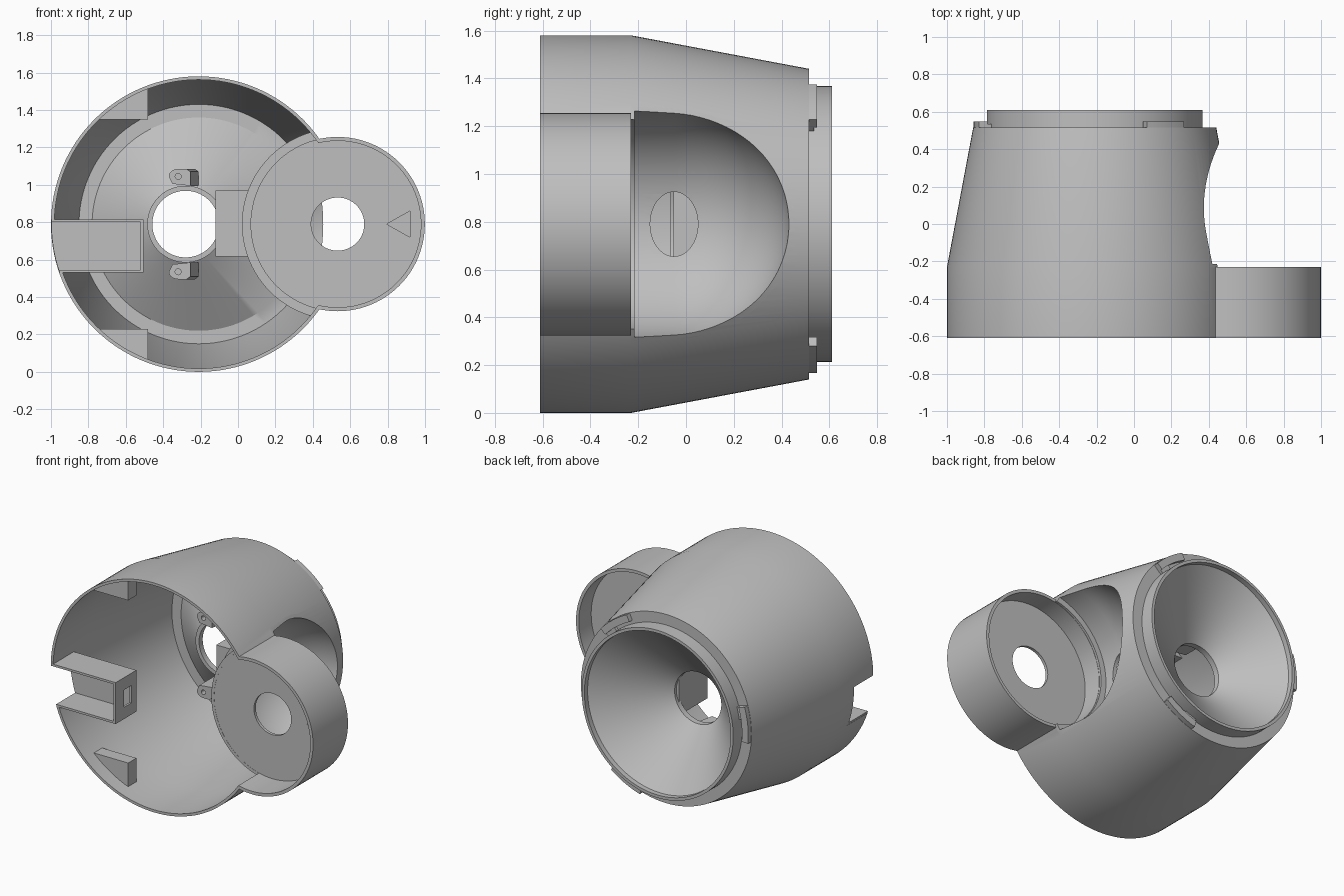
import bpy, bmesh, math
from mathutils import Vector

if "Cube" in bpy.data.objects:
    bpy.data.objects.remove(bpy.data.objects["Cube"])

grey = bpy.data.materials.new("plain_grey")
grey.use_nodes = True
grey.diffuse_color = (0.52, 0.52, 0.52, 1)
grey.node_tree.nodes["Principled BSDF"].inputs["Base Color"].default_value = (0.52, 0.52, 0.52, 1)

CX, CZ = -0.21, 0.79      # main axis
DX = 0.533                # side cup axis
FRONT, MID, BACK = -0.61, -0.23, 0.61
PLATE = -0.385            # front of the recessed cup plate


def finish(name, bm):
    bmesh.ops.remove_doubles(bm, verts=bm.verts, dist=0.0001)
    bmesh.ops.recalc_face_normals(bm, faces=bm.faces)
    mesh = bpy.data.meshes.new(name)
    bm.to_mesh(mesh)
    bm.free()
    mesh.materials.append(grey)
    obj = bpy.data.objects.new(name, mesh)
    bpy.context.collection.objects.link(obj)
    return obj


def lathe(name, profile, cx, steps=96, closed=True):
    """Revolve (radius, y[, x shift]) points about an axis along y."""
    bm = bmesh.new()
    rings = []
    for p in profile:
        shift = p[2] if len(p) > 2 else 0
        rings.append([bm.verts.new((cx + shift + p[0] * math.cos(t), p[1], CZ + p[0] * math.sin(t)))
                      for t in (2 * math.pi * i / steps for i in range(steps))])
    for k in range(len(rings) if closed else len(rings) - 1):
        a, b = rings[k], rings[(k + 1) % len(rings)]
        for i in range(steps):
            j = (i + 1) % steps
            bm.faces.new((a[i], a[j], b[j], b[i]))
    return finish(name, bm)


def rod(name, radius, y0, y1, cx, steps=96):
    return lathe(name, [(0, y0), (radius, y0), (radius, y1), (0, y1)], cx, steps, closed=False)


def prism(name, outline, y0, y1):
    """Extrude an (x, z) outline along y."""
    bm = bmesh.new()
    face = bm.faces.new([bm.verts.new((x, y0, z)) for x, z in outline])
    new = bmesh.ops.extrude_face_region(bm, geom=[face])["geom"]
    bmesh.ops.translate(bm, vec=Vector((0, y1 - y0, 0)),
                        verts=[v for v in new if isinstance(v, bmesh.types.BMVert)])
    return finish(name, bm)


def box(name, x0, x1, y0, y1, z0, z1):
    return prism(name, [(x0, z0), (x1, z0), (x1, z1), (x0, z1)], y0, y1)


def boolean(obj, tool, operation="DIFFERENCE"):
    mod = obj.modifiers.new("cut", "BOOLEAN")
    mod.operation, mod.object, mod.solver = operation, tool, "EXACT"
    bpy.context.view_layer.objects.active = obj
    bpy.ops.object.modifier_apply(modifier=mod.name)
    bpy.data.objects.remove(tool)


def capsule(radius, start):
    """Profile of a cylinder closed by a hemisphere at the back."""
    arc = [math.pi / 2 * i / 20 for i in range(21)]
    return [(radius, start)] + [(radius * math.cos(t), -0.05 + radius * math.sin(t)) for t in arc]


# Main housing with rear collar and off-centre funnel
housing = lathe("housing", [
    (0.79, FRONT), (0.79, MID), (0.65, 0.515), (0.577, 0.515), (0.577, BACK),
    (0.557, BACK), (0.557, 0.575), (0.178, 0.27, -0.07), (0.178, 0.23, -0.07),
    (0.205, 0.23, -0.07), (0.205, 0.262, -0.07), (0.57, 0.495), (0.64, 0.495),
    (0.772, MID), (0.772, FRONT)], CX, 128)

# Opening for the side cup and the scooped recess
boolean(housing, rod("cup_cutter", 0.455, -0.8, MID, DX))
boolean(housing, lathe("bowl_cutter", [(0, MID - 0.005)] + capsule(0.49, MID - 0.005), DX, closed=False))

# Scooped bowl with a front lip, trimmed flush with the housing
bowl = lathe("side_bowl", capsule(0.512, MID - 0.008) + capsule(0.487, MID + 0.015)[::-1]
             + [(0.447, MID + 0.015), (0.447, MID - 0.008)], DX)
boolean(bowl, lathe("housing_solid", [(0, MID - 0.1), (0.79, MID - 0.1), (0.79, MID),
                                     (0.65, 0.515), (0, 0.515)], CX, 128, closed=False), "INTERSECT")
bowl_hole = rod("bowl_hole_cutter", 0.1, -0.3, 0.3, 0, 48)
for v in bowl_hole.data.vertices:
    x, y, z = v.co
    v.co = (y + 0.05, -0.05 - x, CZ + (z - CZ) * 1.35)
boolean(bowl, bowl_hole)

# Side cup: its wall is open towards the housing in front of the plate
cup = lathe("side_cup", [(0.466, FRONT), (0.466, MID), (0.445, MID), (0.445, PLATE + 0.02),
                         (0.142, PLATE + 0.02), (0.142, PLATE), (0.445, PLATE), (0.445, FRONT)], DX)
boolean(cup, rod("cup_wall_cutter", 0.773, -0.8, PLATE - 0.001, CX, 128))
boolean(cup, prism("pointer_cutter", [(0.795, CZ), (0.92, CZ - 0.07), (0.92, CZ + 0.07)],
                   PLATE - 0.05, PLATE + 0.01))

# Hollow duct between funnel and bowl
duct = box("duct", -0.12, 0.2, -0.065, 0.25, CZ - 0.172, CZ + 0.18)
boolean(duct, box("duct_cutter", -0.1, 0.4, -0.05, 0.4, CZ - 0.152, CZ + 0.16))
boolean(duct, lathe("duct_bowl_cutter", [(0, MID - 0.1)] + capsule(0.5, MID - 0.1), DX, closed=False))

# Notch in the left wall and the pocket fitted into it
Z0, Z1, DEPTH = 0.53, 0.815, -0.385
boolean(housing, box("notch_cutter", -1.1, -0.8, FRONT - 0.1, DEPTH, Z0, Z1))
pocket = box("pocket", -1.1, -0.505, FRONT, DEPTH, Z0, Z1)
boolean(pocket, box("pocket_cutter", -1.2, -0.52, FRONT - 0.1, DEPTH - 0.018, Z0 + 0.015, Z1 - 0.015))
boolean(pocket, box("window_cutter", -0.6, -0.4, -0.52, -0.44, 0.61, 0.73))
boolean(pocket, rod("pocket_trim", 0.788, -0.8, 0, CX, 128), "INTERSECT")

# Corner blocks, upper and lower
for name, flip in (("lower_corner_block", 1), ("upper_corner_block", -1)):
    outline = [(-0.48, 0.23), (-0.752, 0.23), (-0.69, 0.175), (-0.62, 0.127), (-0.55, 0.088), (-0.48, 0.06)]
    prism(name, [(x, CZ + flip * (z - CZ)) for x, z in outline], -0.51, -0.42)

# Screw lugs on the front of the funnel
for name, flip in (("upper_lug", 1), ("lower_lug", -1)):
    arc = [math.pi * (0.5 + i / 16) for i in range(9)]
    outline = [(-0.32 + 0.05 * math.cos(t), 0.255 + 0.04 * math.sin(t)) for t in arc]
    outline += [(-0.35, 0.215), (-0.21, 0.205), (-0.21, 0.28), (-0.23, 0.295)]
    lug = prism(name, [(x, CZ + flip * z) for x, z in outline], 0.08, 0.28)
    # slope the inner side of the front
    for v in lug.data.vertices:
        if v.co.y < 0.1 and v.co.x > -0.25:
            v.co.x -= 0.045
    drill = rod("screw_cutter", 0.016, -0.1, 0.18, -0.32, 20)
    for v in drill.data.vertices:
        v.co.z += flip * 0.255
    boolean(lug, drill)

# Three locking tabs around the collar
for n, centre in enumerate((53.5, 174, -63)):
    angles = [math.radians(centre - 11 + 22 * i / 8) for i in range(9)]
    inner = [(CX + 0.6 * math.cos(t), CZ + 0.6 * math.sin(t)) for t in angles]
    outer = [(CX + 0.648 * math.cos(t), CZ + 0.648 * math.sin(t)) for t in angles]
    prism("locking_tab_%d" % (n + 1), outer + inner[::-1], 0.505, 0.548)
    # foot joining the tab to the collar
    foot = [(CX + r * math.cos(t), CZ + r * math.sin(t))
            for r, part in ((0.648, angles[:4]), (0.57, angles[3::-1])) for t in part]
    prism("tab_foot_%d" % (n + 1), foot, 0.505, 0.535)

# Smooth the round surfaces, keep the edges sharp
bpy.ops.object.select_all(action="DESELECT")
for obj in bpy.context.collection.objects:
    if obj.type == "MESH" and obj.data.materials and obj.data.materials[0] == grey:
        obj.select_set(True)
        bpy.context.view_layer.objects.active = obj
bpy.ops.object.shade_smooth_by_angle(angle=math.radians(30))
